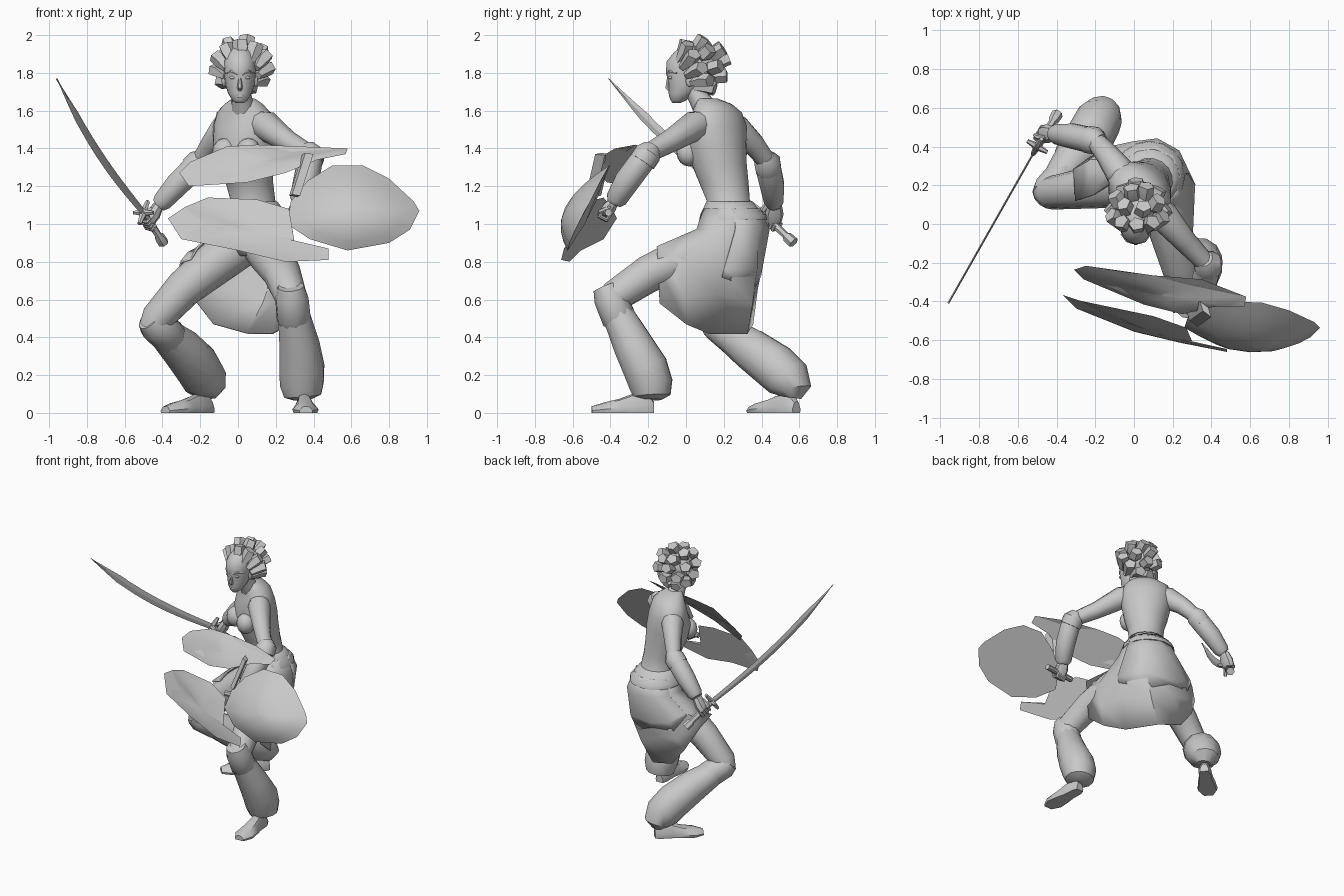
import bpy, bmesh, math
from mathutils import Vector, Matrix

if "Cube" in bpy.data.objects:
    bpy.data.objects.remove(bpy.data.objects["Cube"])

GREY = (0.58, 0.58, 0.58, 1)
mat = bpy.data.materials.new("plain grey")
mat.use_nodes = True
mat.diffuse_color = GREY
mat.node_tree.nodes["Principled BSDF"].inputs["Base Color"].default_value = GREY


def finish(name, bm, angle=40, thick=0):
    bmesh.ops.recalc_face_normals(bm, faces=bm.faces)
    mesh = bpy.data.meshes.new(name)
    bm.to_mesh(mesh)
    bm.free()
    mesh.materials.append(mat)
    ob = bpy.data.objects.new(name, mesh)
    bpy.context.collection.objects.link(ob)
    bpy.ops.object.select_all(action='DESELECT')
    ob.select_set(True)
    bpy.context.view_layer.objects.active = ob
    bpy.ops.object.shade_smooth_by_angle(angle=math.radians(angle))
    if thick:
        mod = ob.modifiers.new("thickness", 'SOLIDIFY')
        mod.thickness, mod.offset = thick, 0
    return ob


def skin(name, rings, closed=True, angle=40, thick=0):
    """Skin faces between successive rings of points."""
    bm = bmesh.new()
    rows = [[bm.verts.new(p) for p in ring] for ring in rings]
    n = len(rows[0])
    for a, b in zip(rows, rows[1:]):
        for i in range(n if closed else n - 1):
            j = (i + 1) % n
            bm.faces.new((a[i], a[j], b[j], b[i]))
    if closed:
        bm.faces.new(rows[0])
        bm.faces.new(rows[-1])
    return finish(name, bm, angle, thick)


def tube(name, path, radii, sides=10, squash=1, angle=40, spin=0):
    """Limb-like tube following a path with a radius at each point."""
    pts = [Vector(p) for p in path]
    rings, side, last = [], None, None
    for i, p in enumerate(pts):
        d = (pts[min(i + 1, len(pts) - 1)] - pts[max(i - 1, 0)]).normalized()
        if side is None:
            side = d.cross(Vector((0, 0, 1)) if abs(d.z) < .95 else Vector((0, 1, 0))).normalized()
        else:
            side = last.rotation_difference(d) @ side
        last, up = d, side.cross(d)
        turn = [2 * math.pi * k / sides + spin for k in range(sides)]
        rings.append([p + radii[i] * (side * math.cos(t) + up * math.sin(t) * squash) for t in turn])
    return skin(name, rings, angle=angle)


def loft(name, rows, sides=16):
    """Upright body from ellipses: x, y, z, half width, half depth, turn."""
    rings = []
    for x, y, z, rx, ry, turn in rows:
        rot = Matrix.Rotation(math.radians(turn), 3, 'Z')
        rings.append([Vector((x, y, z)) + rot @ Vector((rx * math.cos(t), ry * math.sin(t), 0))
                      for t in (2 * math.pi * k / sides for k in range(sides))])
    return skin(name, rings, angle=60)


def ball(name, pos, scale, turn=0):
    bm = bmesh.new()
    m = Matrix.Translation(pos) @ Matrix.Rotation(math.radians(turn), 4, 'Z') @ Matrix.Diagonal((*scale, 1))
    bmesh.ops.create_uvsphere(bm, u_segments=12, v_segments=8, radius=1, matrix=m)
    return finish(name, bm, 60)


# Torso, hips and neck, with the chest turned towards the right
loft("torso", [(.08, .24, 1.02, .16, .16, 0), (.08, .225, 1.12, .12, .115, -10), (.06, .2, 1.22, .125, .132, -20),
               (.04, .175, 1.32, .15, .147, -30), (.03, .165, 1.42, .17, .152, -35), (.03, .17, 1.52, .18, .13, -38),
               (.03, .165, 1.59, .16, .11, -38), (.03, .145, 1.635, .11, .09, -38), (.03, .11, 1.665, .06, .055, -30)])
loft("hips", [(.08, .2, .83, .1, .13, 0), (.07, .22, .9, .17, .18, 0), (.08, .245, 1.0, .18, .18, 0),
              (.08, .235, 1.09, .14, .14, 0)])
loft("belt", [(.08, .25, 1.02, .185, .18, 0), (.08, .25, 1.05, .18, .175, 0), (.08, .235, 1.09, .15, .14, 0),
              (.08, .23, 1.12, .128, .122, 0)])
tube("neck", [(.03, .11, 1.6), (.02, .065, 1.67), (.015, .025, 1.74)], [.07, .054, .05])
for side, x, y in (("right", -.07, .075), ("left", .055, .015)):
    ball(side + "_breast", (x, y, 1.38), (.068, .065, .075), -35)

# Head with simple facial features
loft("head", [(.01, -.05, 1.64, .02, .02, 0), (.01, -.04, 1.655, .04, .042, 0), (.01, -.022, 1.69, .062, .07, 0),
              (.01, .002, 1.74, .078, .094, 0), (.01, .0, 1.8, .085, .106, 0), (.01, .005, 1.86, .085, .108, 0),
              (.01, .025, 1.91, .07, .088, 0), (.01, .035, 1.95, .03, .04, 0)])
tube("nose", [(.01, -.094, 1.775), (.01, -.097, 1.722), (.01, -.08, 1.706)], [.007, .015, .011], 6)
ball("lips", (.01, -.076, 1.676), (.026, .014, .011))
for side, s in (("right", -1), ("left", 1)):
    ball(side + "_eye", (.01 + s * .036, -.082, 1.775), (.019, .012, .009))
    tube(side + "_brow", [(.01 + s * .012, -.098, 1.792), (.01 + s * .045, -.086, 1.807), (.01 + s * .075, -.05, 1.798)],
         [.007, .009, .005], 6)
    ball(side + "_ear", (.01 + s * .083, .02, 1.76), (.014, .022, .034))

# Hair: wide blunt locks fanned around an axis that leans back
crown = Vector((.02, .06, 1.83))
axis = Vector((0, .86, .51))
across, lift = Vector((1, 0, 0)), Vector((0, -.51, .86))
ball("hair_base", (.015, .07, 1.84), (.1, .1, .1))
for tilt, count, reach in ((82, 11, .155), (48, 7, .165), (15, 3, .175)):
    for k in range(count):
        a = 2 * math.pi * (k + tilt / 100) / count
        t = math.radians(tilt)
        out = axis * math.cos(t) + (across * math.cos(a) + lift * math.sin(a)) * math.sin(t)
        root = crown + out * .085 - axis * (.085 if tilt > 60 else .02)
        tube("hair_lock", [root, crown + out * reach * .78 - axis * .025, crown + out * reach],
             [.024, .046, .042], 5, .85, 30, k)

# Arms with bracers and elbow guards
tube("left_upper_arm", [(.08, .12, 1.55), (.15, .045, 1.52), (.265, -.09, 1.435), (.37, -.2, 1.375)],
     [.055, .08, .06, .05])
tube("left_bracer", [(.38, -.19, 1.39), (.38, -.235, 1.33), (.36, -.31, 1.23), (.33, -.37, 1.13), (.325, -.38, 1.11)],
     [.05, .068, .068, .056, .04], 12)
tube("left_elbow_guard", [(.365, -.18, 1.41), (.38, -.2, 1.375), (.383, -.23, 1.33)], [.045, .073, .073], 10)
tube("right_upper_arm", [(-.02, .215, 1.545), (-.075, .27, 1.5), (-.14, .36, 1.42), (-.2, .43, 1.33)],
     [.055, .078, .061, .05])
tube("right_bracer", [(-.19, .42, 1.35), (-.23, .435, 1.3), (-.32, .455, 1.21), (-.4, .465, 1.12), (-.42, .47, 1.1)],
     [.05, .068, .066, .054, .04], 12)
tube("right_elbow_guard", [(-.17, .42, 1.36), (-.2, .43, 1.33), (-.24, .437, 1.29)], [.045, .072, .071], 10)


def fist(side, wrist, centre, bar):
    """Palm and four fingers curled round a bar running along the given direction."""
    c, w, bar = Vector(centre), Vector(wrist), Vector(bar).normalized()
    d = (c - w).normalized()
    n = bar.cross(d).normalized()
    d = n.cross(bar)
    tube(side + "_palm", [w, w.lerp(c, .6), c + d * .01], [.038, .05, .044], 8, .75)
    for k in range(4):
        p = c + bar * (k - 1.5) * .021
        tube(side + "_finger", [p + n * .02, p + n * .025 + d * .03, p - n * .015 + d * .036, p - n * .03 + d * .005],
             [.013, .013, .012, .01], 6)
    tube(side + "_thumb", [w.lerp(c, .5) + bar * .03, c + bar * .045 - n * .02, c + bar * .035 - n * .035 + d * .02],
         [.015, .014, .01], 6)


# Curved sword held in the right hand
pommel, guard, tip = Vector((-.395, .57, .9)), Vector((-.5, .4, 1.06)), Vector((-.96, -.41, 1.77))
run = (tip - guard).normalized()
flat = run.cross(Vector((0, 0, 1))).normalized()
edge = flat.cross(run)
rings = []
for k in range(13):
    t = k / 12
    c = guard.lerp(tip, t) - edge * .042 * math.sin(math.pi * t)
    w = .02 + .008 * math.sin(math.pi * t) if t < .75 else .026 * (1 - t) / .25 + .001
    rings.append([c + edge * w, c + flat * .005, c - edge * w, c - flat * .005])
skin("blade", rings, angle=20)
tube("hilt", [pommel, pommel.lerp(guard, .2), pommel.lerp(guard, .25), guard], [.03, .028, .019, .021], 6)
tube("guard_bar", [guard - edge * .075, guard, guard + edge * .075], [.012, .02, .012], 6)
tube("guard_cross", [guard - flat * .06, guard, guard + flat * .06], [.01, .02, .01], 6)
fist("right", (-.42, .47, 1.1), (-.465, .465, 1.02), guard - pommel)

# Left hand on the shield grip
tube("shield_grip", [(.2, -.44, 1.06), (.44, -.41, 1.06)], [.02, .02], 8)
fist("left", (.325, -.38, 1.12), (.31, -.425, 1.06), (.24, .03, 0))


def petal(name, outline, bulge):
    """Plate with a flat back and a front that domes forward."""
    pts = [Vector(p) for p in outline]
    mid = sum(pts, Vector()) / len(pts)
    skin(name, [[mid + (p - mid) * s - Vector((0, bulge * (1 - s * s) + .006, 0)) for p in pts]
                for s in (1, .8, .55, .3, .05)])


# Shield made of three broad plates
petal("upper_shield_plate", [(-.31, -.23, 1.27), (-.25, -.21, 1.33), (-.06, -.24, 1.41), (.1, -.26, 1.42),
                             (.35, -.28, 1.405), (.58, -.37, 1.4), (.57, -.42, 1.37), (.42, -.42, 1.34),
                             (.25, -.46, 1.27), (.05, -.41, 1.22), (-.26, -.28, 1.2)], .035)
petal("lower_shield_plate", [(-.37, -.36, 1.03), (-.28, -.39, 1.09), (-.16, -.43, 1.14), (.1, -.47, 1.13),
                             (.27, -.53, 1.08), (.3, -.6, .9), (.48, -.64, .87), (.48, -.655, .81),
                             (.25, -.61, .8), (0, -.55, .86), (-.3, -.43, .92)], .03)
petal("side_shield_plate", [(.28, -.47, 1.12), (.37, -.43, 1.23), (.5, -.395, 1.31), (.66, -.4, 1.31), (.8, -.44, 1.24),
                            (.93, -.5, 1.12), (.96, -.53, 1.07), (.91, -.58, .97), (.8, -.61, .9), (.58, -.62, .86),
                            (.38, -.59, .92), (.26, -.53, 1.0)], .125)
tube("shield_strut", [(.3, -.49, 1.15), (.37, -.44, 1.37)], [.05, .05], 4, .35, 20)

# Legs: bare thighs, knee cuffs and full gathered leggings
tube("left_thigh", [(.13, .18, .9), (.18, .0, .82), (.235, -.2, .735), (.28, -.38, .615), (.29, -.41, .56)],
     [.12, .115, .1, .086, .078], 12)
tube("left_knee_cuff", [(.28, -.425, .67), (.285, -.4, .61), (.295, -.355, .5), (.3, -.34, .48)], [.07, .09, .092, .08], 10)
tube("left_legging", [(.295, -.36, .52), (.325, -.28, .36), (.338, -.215, .24), (.338, -.185, .15), (.343, -.18, .09),
                      (.345, -.18, .07)], [.085, .108, .122, .118, .1, .05], 12)
tube("right_thigh", [(.03, .22, .9), (-.11, .2, .8), (-.285, .18, .66), (-.43, .16, .5), (-.45, .17, .45)],
     [.12, .117, .102, .086, .075], 12)
tube("right_knee_cuff", [(-.47, .14, .5), (-.44, .165, .47), (-.36, .25, .4), (-.35, .27, .39)], [.07, .092, .095, .08], 10)
tube("right_legging", [(-.4, .21, .43), (-.3, .34, .34), (-.22, .465, .25), (-.18, .54, .18), (-.165, .565, .12),
                       (-.165, .56, .08)], [.085, .112, .125, .122, .1, .05], 12)


def shoe(name, heel, toe):
    heel, toe = Vector(heel), Vector(toe)
    side = (toe - heel).cross(Vector((0, 0, 1))).normalized()
    rings = []
    for t, w, h in ((0, .03, .06), (.1, .044, .1), (.35, .047, .1), (.55, .06, .075), (.8, .07, .055), (1, .035, .035)):
        c = heel.lerp(toe, t)
        rings.append([c + side * w * u + Vector((0, 0, h * v))
                      for u, v in ((-.9, 0), (.9, 0), (1, .35), (.55, .9), (0, 1), (-.55, .9), (-1, .35))])
    skin(name, rings)


shoe("left_shoe", (.345, -.17, 0), (.36, -.5, 0))
shoe("right_shoe", (-.145, .585, 0), (-.385, .345, 0))

# Skirt open at the front, longest at the back and left, under a shorter pointed layer
hem = [Vector(p) for p in ((.29, -.14, .58), (.27, .0, .47), (.18, .12, .42), (.05, .32, .42), (-.13, .35, .47),
                           (-.23, .34, .6), (-.31, .28, .76), (-.3, .12, .8))]
middle = [Vector(p) for p in ((.3, -.155, .88), (.3, -.02, .8), (.31, .2, .76), (.2, .37, .76), (.03, .395, .76),
                              (-.13, .39, .8), (-.22, .33, .87), (-.21, .15, .88))]
waist, hip = [], []
for k in range(8):
    t = math.radians(-65 + 36 * k)
    ray = Vector((math.cos(t), math.sin(t), 0))
    waist.append(Vector((.08, .235, 1.08)) + ray * .155)
    hip.append(Vector((.08, .235, .97)) + ray * .195)
fold = [a.lerp(b, .45) + Vector((0, 0, .03 * (-1) ** k)) for k, (a, b) in enumerate(zip(middle, hem))]
skin("skirt", [waist, hip, middle, fold, hem], closed=False, angle=50, thick=.012)
core = Vector((.06, .2, 0))
puff = [[core + Vector(((p - core).x * s, (p - core).y * s, p.z)) for p in row]
        for row, s in ((waist, 1.02), (hip, 1.05), (middle, 1.02))]
points = [p.lerp(h, .3 if k % 2 else .12) for k, (p, h) in enumerate(zip(puff[-1], hem))]
skin("overskirt", [row[2:7] for row in puff + [points]], closed=False, angle=50, thick=.01)
